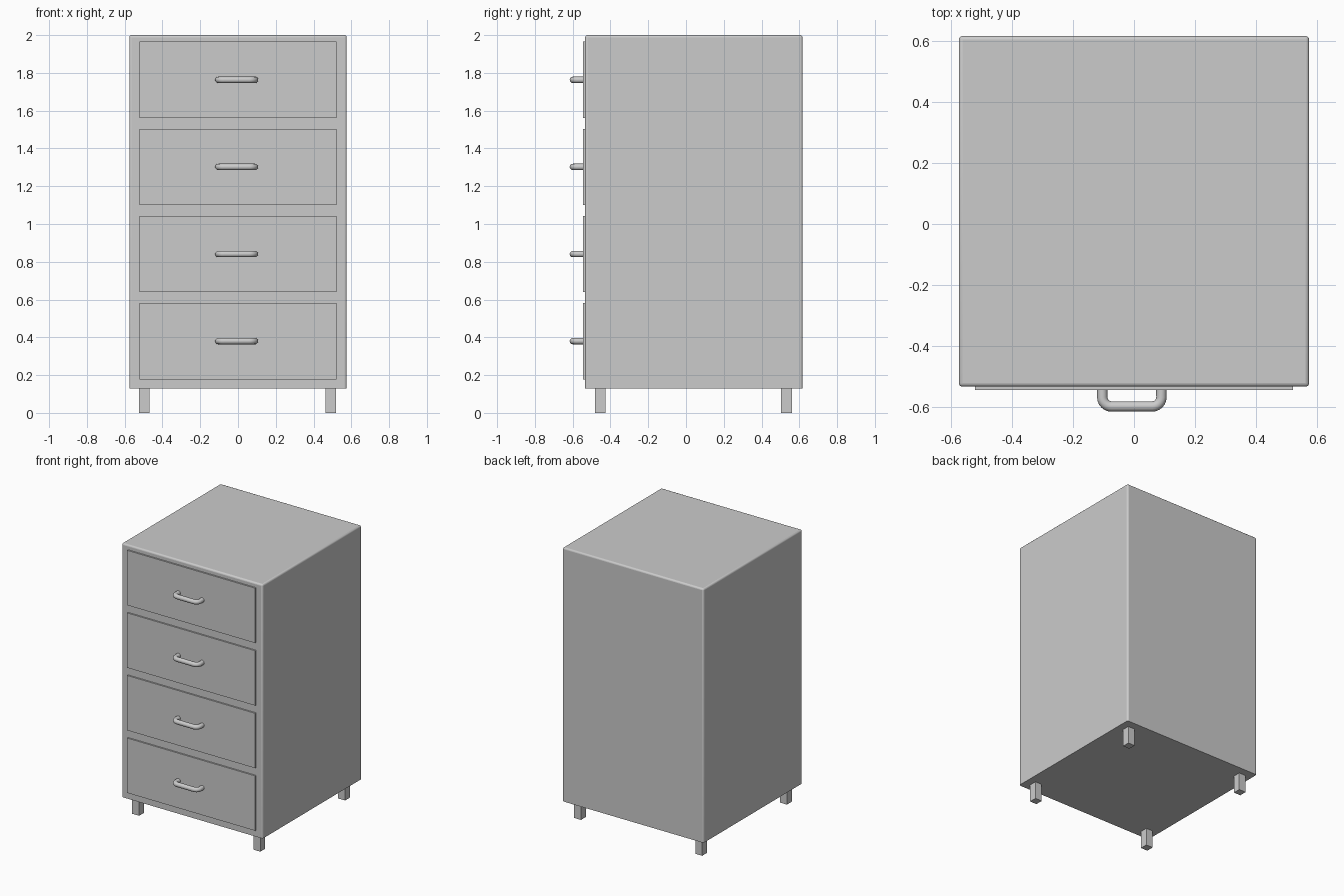
import bpy, bmesh, math
from mathutils import Vector

if "Cube" in bpy.data.objects:
    bpy.data.objects.remove(bpy.data.objects["Cube"])


def box(name, lo, hi, bevel=0.0, segments=3):
    """Box between two corners; the bevel leaves the bottom edges sharp."""
    lo, hi = Vector(lo), Vector(hi)
    bm = bmesh.new()
    bmesh.ops.create_cube(bm, size=1)
    for v in bm.verts:
        v.co = Vector(((lo[i] + hi[i]) / 2 + v.co[i] * (hi[i] - lo[i])) for i in range(3))
    if bevel:
        edges = [e for e in bm.edges if max(v.co.z for v in e.verts) > hi.z - 1e-5]
        bmesh.ops.bevel(bm, geom=edges, offset=bevel, segments=segments,
                        profile=0.5, affect='EDGES', clamp_overlap=True)
    mesh = bpy.data.meshes.new(name)
    bm.to_mesh(mesh)
    bm.free()
    ob = bpy.data.objects.new(name, mesh)
    bpy.context.collection.objects.link(ob)
    return ob


def smooth(ob):
    bpy.ops.object.select_all(action='DESELECT')
    ob.select_set(True)
    bpy.context.view_layer.objects.active = ob
    bpy.ops.object.shade_smooth_by_angle(angle=math.radians(35))


def handle(name, x, z, half=0.097, back=-0.538, front=-0.599, r=0.03, tube=0.017):
    """U-shaped pull: a round tube swept along a path with rounded corners."""
    path = [(-half, back)]
    for cx, start in ((-half + r, 180), (half - r, 270)):
        for i in range(7):
            a = math.radians(start + 15 * i)
            path.append((cx + r * math.cos(a), front + r + r * math.sin(a)))
    path.append((half, back))
    curve = bpy.data.curves.new(name, 'CURVE')
    curve.dimensions = '3D'
    curve.bevel_depth = tube
    curve.bevel_resolution = 4
    curve.use_fill_caps = True
    spline = curve.splines.new('POLY')
    spline.points.add(len(path) - 1)
    for p, (px, py) in zip(spline.points, path):
        p.co = (x + px, py, z, 1)
    ob = bpy.data.objects.new(name, curve)
    bpy.context.collection.objects.link(ob)
    bpy.ops.object.select_all(action='DESELECT')
    ob.select_set(True)
    bpy.context.view_layer.objects.active = ob
    bpy.ops.object.convert(target='MESH')
    smooth(bpy.context.object)


# Cabinet body: rounded sides and top, sharp base
body = box("cabinet_body", (-0.575, -0.534, 0.13), (0.575, 0.617, 2.0))
bevel = body.modifiers.new("rounded_edges", 'BEVEL')
bevel.width, bevel.segments, bevel.limit_method = 0.012, 3, 'WEIGHT'
weights = body.data.attributes.new("bevel_weight_edge", 'FLOAT', 'EDGE')
for e in body.data.edges:
    top = max(body.data.vertices[i].co.z for i in e.vertices)
    weights.data[e.index].value = 1.0 if top > 1.0 else 0.0
smooth(body)

# Four drawer fronts with handles
for i in range(4):
    z = 0.38 + 0.461 * i
    box(f"drawer_front_{i + 1}", (-0.522, -0.545, z - 0.202), (0.522, -0.52, z + 0.202))
    handle(f"drawer_handle_{i + 1}", -0.007, z)

# Four short square legs
for side, x in (("left", -0.496), ("right", 0.492)):
    for end, y in (("front", -0.455), ("back", 0.532)):
        box(f"{end}_{side}_leg", (x - 0.028, y - 0.028, 0), (x + 0.028, y + 0.028, 0.14))
